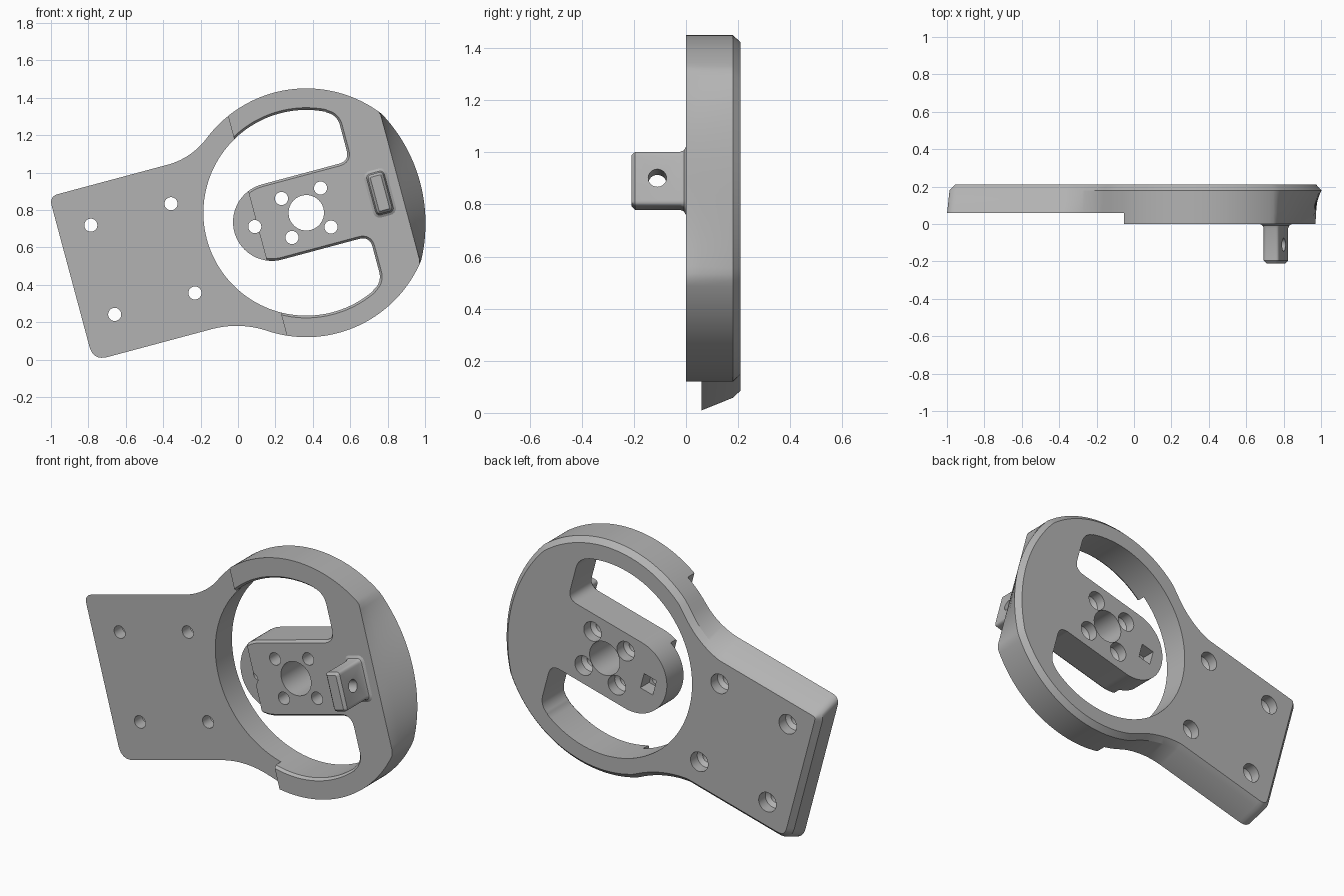
import bpy, bmesh
from math import sin, cos, radians, sqrt, atan2, pi
from mathutils import Vector

cube = bpy.data.objects.get("Cube")
if cube:
    bpy.data.objects.remove(cube)

TILT = radians(15)
CX, CZ = 0.365, 0.785          # ring centre
R_OUT, R_IN = 0.665, 0.55
BACK = 0.21

grey = bpy.data.materials.new("grey plastic")
grey.use_nodes = True
grey.diffuse_color = (0.45, 0.45, 0.45, 1)
grey.node_tree.nodes["Principled BSDF"].inputs["Base Color"].default_value = (0.45, 0.45, 0.45, 1)


def place(u, v, y):
    """Tilted in-plane coordinates to world."""
    return Vector((CX + u * cos(TILT) - v * sin(TILT), y, CZ + u * sin(TILT) + v * cos(TILT)))


def arc(cu, cv, r, a0, a1, n):
    return [(cu + r * cos(a0 + (a1 - a0) * i / n), cv + r * sin(a0 + (a1 - a0) * i / n)) for i in range(n + 1)]


def corner(prev, p, nxt, r, n=8):
    """Rounded corner at p."""
    p = Vector(p)
    a = p + (Vector(prev) - p).normalized() * r
    b = p + (Vector(nxt) - p).normalized() * r
    return [tuple(a * (1 - t) ** 2 + p * 2 * t * (1 - t) + b * t * t) for t in (i / n for i in range(n + 1))]


def inset(pts, d):
    """Move a counter-clockwise outline inwards by d."""
    out = []
    for i, p in enumerate(pts):
        a = (Vector(p) - Vector(pts[i - 1])).normalized()
        b = (Vector(pts[(i + 1) % len(pts)]) - Vector(p)).normalized()
        na, nb = Vector((-a.y, a.x)), Vector((-b.y, b.x))
        out.append(tuple(Vector(p) + (na + nb) * d / (1 + na.dot(nb))))
    return out


def loft(name, layers):
    """Closed solid through (y, outline) layers."""
    bm = bmesh.new()
    rings = [[bm.verts.new(place(u, v, y)) for u, v in pts] for y, pts in layers]
    for lo, hi in zip(rings, rings[1:]):
        for i in range(len(lo)):
            j = (i + 1) % len(lo)
            bm.faces.new((lo[i], lo[j], hi[j], hi[i]))
    bm.faces.new(rings[0][::-1])
    bm.faces.new(rings[-1])
    bmesh.ops.recalc_face_normals(bm, faces=bm.faces)
    mesh = bpy.data.meshes.new(name)
    bm.to_mesh(mesh)
    bm.free()
    ob = bpy.data.objects.new(name, mesh)
    bpy.context.collection.objects.link(ob)
    mesh.materials.append(grey)
    return ob


def select(ob):
    bpy.ops.object.select_all(action='DESELECT')
    ob.select_set(True)
    bpy.context.view_layer.objects.active = ob


def cut(ob, cutter):
    cutter.hide_render = True
    mod = ob.modifiers.new("cut", 'BOOLEAN')
    mod.operation, mod.solver, mod.object = 'DIFFERENCE', 'EXACT', cutter
    select(ob)
    bpy.ops.object.modifier_apply(modifier=mod.name)
    bpy.data.objects.remove(cutter)


def rect(u0, u1, v0, v1):
    return [(u0, v0), (u1, v0), (u1, v1), (u0, v1)]


def drill(ob, u, v, r, bore=None):
    """Through hole, optionally counterbored from the back."""
    layers = [(-0.1, r), (0.3, r)]
    if bore:
        layers = [(-0.1, r), (0.13, r), (0.15, bore), (0.3, bore)]
    cut(ob, loft("hole cutter", [(y, arc(u, v, q, 0, 2 * pi, 32)[:-1]) for y, q in layers]))


# Outline of ring, neck fillets and plate
TOP, BOTTOM, END, NECK = 0.44, -0.47, -1.305, -0.65


def neck(edge):
    r = (NECK ** 2 + edge ** 2 - R_OUT ** 2) / (2 * (R_OUT - edge))
    return r, atan2(edge + r, -NECK)


r_top, a_top = neck(TOP)
r_bot, a_bot = neck(-BOTTOM)
base = arc(0, 0, R_OUT, -(pi - a_bot), pi - a_top, 120)[:-1]
base += arc(NECK, TOP + r_top, r_top, -a_top, -pi / 2, 16)
base += corner((0, TOP), (END, TOP), (END, 0), 0.05)
base += corner((END, 0), (END, BOTTOM), (0, BOTTOM), 0.08)
base += arc(NECK, BOTTOM - r_bot, r_bot, pi / 2, a_bot, 16)[:-1]

FLAT, ARC_R, ARC_U = 0.52, 0.85, -0.22


def outline(y):
    """Slanted flat on the far side of the ring and drafted plate edges."""
    k = min(y / 0.18, 1)
    draft = 0.05 * max(0, min(1, (y - 0.06) / 0.12))
    out = []
    for u, v in base:
        if u > 0:
            ca, sa = u / R_OUT, v / R_OUT
            front = min(R_OUT, FLAT / max(ca, 0.01))
            back = min(R_OUT, ARC_U * ca + sqrt(ARC_R ** 2 - (ARC_U * sa) ** 2))
            r = front * (1 - k) + back * k
            u, v = r * ca, r * sa
        else:
            ramp = max(0, min(1, (-0.35 - u) / 0.3))
            v -= draft * ramp * (1 if v > 0 else -1)
        out.append((u, v))
    return out


body = loft("mounting_bracket", [(y, outline(y)) for y in (0, 0.06, 0.18)] + [(BACK, inset(outline(0.18), 0.028))])

# Step that thins the plate side
cut(body, loft("step cutter", [(y, rect(-2, -0.27, -1, 1)) for y in (-0.1, 0.06)]))

# C-shaped opening around the hub arm
RIM, ARM, HUB = 0.295, 0.208, -0.19
rim_v = sqrt(R_IN ** 2 - RIM ** 2)
a_rim = atan2(rim_v, RIM)
gap = corner((0, ARM), (RIM, ARM), (RIM, 1), 0.06)
gap += corner((RIM, 0), (RIM, rim_v), (RIM - 0.5, rim_v + 0.25), 0.06)
gap += arc(0, 0, R_IN, a_rim + 0.12, 2 * pi - a_rim - 0.12, 90)
gap += corner((RIM - 0.5, -rim_v - 0.25), (RIM, -rim_v), (RIM, 0), 0.06)
gap += corner((RIM, -1), (RIM, -ARM), (0, -ARM), 0.06)
gap += arc(HUB, 0, ARM, -pi / 2, -3 * pi / 2, 36)
flare = inset(gap, -0.012)
cut(body, loft("opening cutter", [(-0.1, flare), (0, flare), (0.015, gap), (0.3, gap)]))

# Hub holes and nut pocket
drill(body, 0, 0, 0.095)
for su in (-1, 1):
    for sv in (-1, 1):
        drill(body, su * 0.108, sv * 0.108, 0.035, 0.055)
        drill(body, -0.908 + su * 0.222, -0.013 + sv * 0.247, 0.035, 0.055)
drill(body, -0.285, 0, 0.035)
cut(body, loft("pocket cutter", [(y, rect(-0.325, -0.245, -0.045, 0.045)) for y in (0.13, 0.3)]))

# Peg with flared foot and cross hole
PU, PW, PH = 0.408, 0.043, 0.108
box = rect(PU - PW, PU + PW, -PH, PH)
peg_shape = []
for i in range(4):
    peg_shape += corner(box[i - 1], box[i], box[(i + 1) % 4], 0.02, 5)
peg = loft("peg", [(y, inset(peg_shape, d)) for y, d in
                   ((-BACK, 0.014), (-0.195, 0), (-0.022, 0), (-0.008, -0.006), (0, -0.02), (0.02, -0.02))])
bm = bmesh.new()
bmesh.ops.create_cone(bm, cap_ends=True, segments=32, radius1=0.035, radius2=0.035, depth=0.4)
mesh = bpy.data.meshes.new("cross hole cutter")
bm.to_mesh(mesh)
bm.free()
cross = bpy.data.objects.new("cross hole cutter", mesh)
bpy.context.collection.objects.link(cross)
cross.rotation_euler = (0, pi / 2 - TILT, 0)
cross.location = place(PU, 0, -0.11)
bpy.context.view_layer.update()
cut(peg, cross)

for ob in (body, peg):
    select(ob)
    bpy.ops.object.shade_smooth_by_angle(angle=radians(28))
